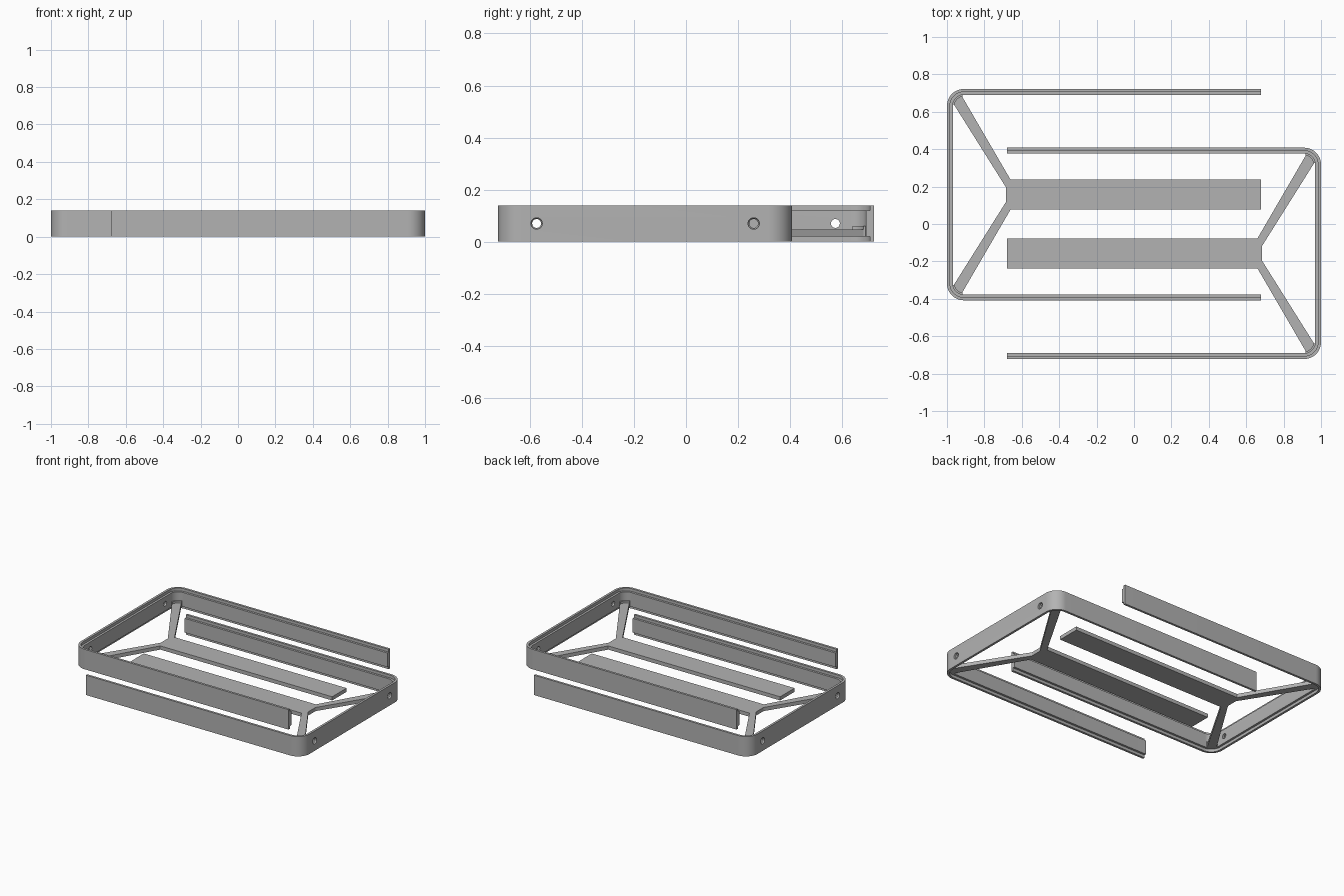
import bpy, bmesh, math

if "Cube" in bpy.data.objects:
    bpy.data.objects.remove(bpy.data.objects["Cube"])

CY, HALF, R = 0.157, 0.565, 0.09      # frame centre line, half width, corner radius
ARM_END = 0.68

grey = bpy.data.materials.new("plain grey")
grey.diffuse_color = (0.45, 0.45, 0.45, 1)
grey.use_nodes = True
grey.node_tree.nodes["Principled BSDF"].inputs["Base Color"].default_value = grey.diffuse_color


def make_object(name, bm, smooth=False):
    bmesh.ops.recalc_face_normals(bm, faces=bm.faces)
    me = bpy.data.meshes.new(name)
    bm.to_mesh(me)
    bm.free()
    me.materials.append(grey)
    ob = bpy.data.objects.new(name, me)
    bpy.context.collection.objects.link(ob)
    if smooth:
        bpy.ops.object.select_all(action='DESELECT')
        ob.select_set(True)
        bpy.context.view_layer.objects.active = ob
        bpy.ops.object.shade_smooth_by_angle(angle=math.radians(35))
    return ob


def add_prism(bm, outline, z0, z1):
    face = bm.faces.new([bm.verts.new((x, y, z0)) for x, y in outline])
    ext = bmesh.ops.extrude_face_region(bm, geom=[face])["geom"]
    # keep the bottom closed and lift the new cap
    bmesh.ops.translate(bm, vec=(0, 0, z1 - z0),
                        verts=[v for v in ext if isinstance(v, bmesh.types.BMVert)])
    if not face.is_valid:
        bm.faces.new([v for v in bm.verts if abs(v.co.z - z0) < 1e-6])


def arc(cx, cy, r, a0, a1, n=12):
    return [(cx + r * math.cos(math.radians(a0 + (a1 - a0) * i / n)),
             cy + r * math.sin(math.radians(a0 + (a1 - a0) * i / n))) for i in range(n + 1)]


def u_path(d):
    """U-shaped path, offset inward by d."""
    cx, top, bot = -1 + R, CY + HALF - R, CY - HALF + R
    return ([(ARM_END, CY + HALF - d)] + arc(cx, top, R - d, 90, 180)
            + arc(cx, bot, R - d, 180, 270) + [(ARM_END, CY - HALF + d)])


def build_frame(name):
    # swept wall with a thinner lip along its top and bottom edges
    profile = [(0, 0), (.016, 0), (.016, .02), (.031, .02),
               (.031, .12), (.016, .12), (.016, .14), (0, .14)]
    bm = bmesh.new()
    rails = [[bm.verts.new((x, y, z)) for x, y in u_path(d)] for d, z in profile]
    for a, b in zip(rails, rails[1:] + rails[:1]):
        for i in range(len(a) - 1):
            bm.faces.new((a[i], a[i + 1], b[i + 1], b[i]))
    for end in (0, -1):
        bm.faces.new([r[end] for r in rails])
    wall = make_object(name, bm)

    # countersunk screw holes in the end wall
    cut = bmesh.new()
    for s in (-1, 1):
        rings = []
        for x, r in ((-1.02, .022), (-.988, .022), (-.982, .017), (-.95, .017)):
            rings.append([cut.verts.new((x, y, z)) for y, z in
                          arc(CY + s * .417, .07, r, 0, 360, 24)[:-1]])
        for a, b in zip(rings, rings[1:]):
            for i in range(24):
                j = (i + 1) % 24
                cut.faces.new((a[i], a[j], b[j], b[i]))
        cut.faces.new(rings[0])
        cut.faces.new(rings[-1])
    cutter = make_object("hole_cutter", cut)
    cutter.hide_render = True
    mod = wall.modifiers.new("holes", 'BOOLEAN')
    mod.object, mod.operation, mod.solver = cutter, 'DIFFERENCE', 'EXACT'
    bpy.ops.object.select_all(action='DESELECT')
    wall.select_set(True)
    bpy.context.view_layer.objects.active = wall
    bpy.ops.object.modifier_apply(modifier=mod.name)
    bpy.data.objects.remove(cutter)
    bpy.ops.object.shade_smooth_by_angle(angle=math.radians(35))
    return wall


def build_plate(name):
    # centre strip with two spokes reaching into the frame corners
    half = [(.68, .08), (-.66, .08), (-.922, .53), (-.952, .517), (-.966, .487), (-.685, .04)]
    outline = [(x, CY + y) for x, y in half] + [(x, CY - y) for x, y in reversed(half)]
    bm = bmesh.new()
    add_prism(bm, outline, .02, .046)
    return make_object(name, bm)


def build_tab(name, s):
    # small curved tab where a spoke meets the corner
    pts = arc(-1 + R, HALF - R, .061, 98, 172, 8) + arc(-1 + R, HALF - R, .05, 172, 98, 8)
    bm = bmesh.new()
    add_prism(bm, [(x, CY + s * y) for x, y in pts], .02, .06)
    return make_object(name, bm, True)


# two identical halves, the second turned half way round
for side, turn in (("left", 0), ("right", math.pi)):
    parts = [build_frame(side + "_frame"), build_plate(side + "_plate"),
             build_tab(side + "_back_tab", 1), build_tab(side + "_front_tab", -1)]
    for ob in parts:
        ob.rotation_euler.z = turn
